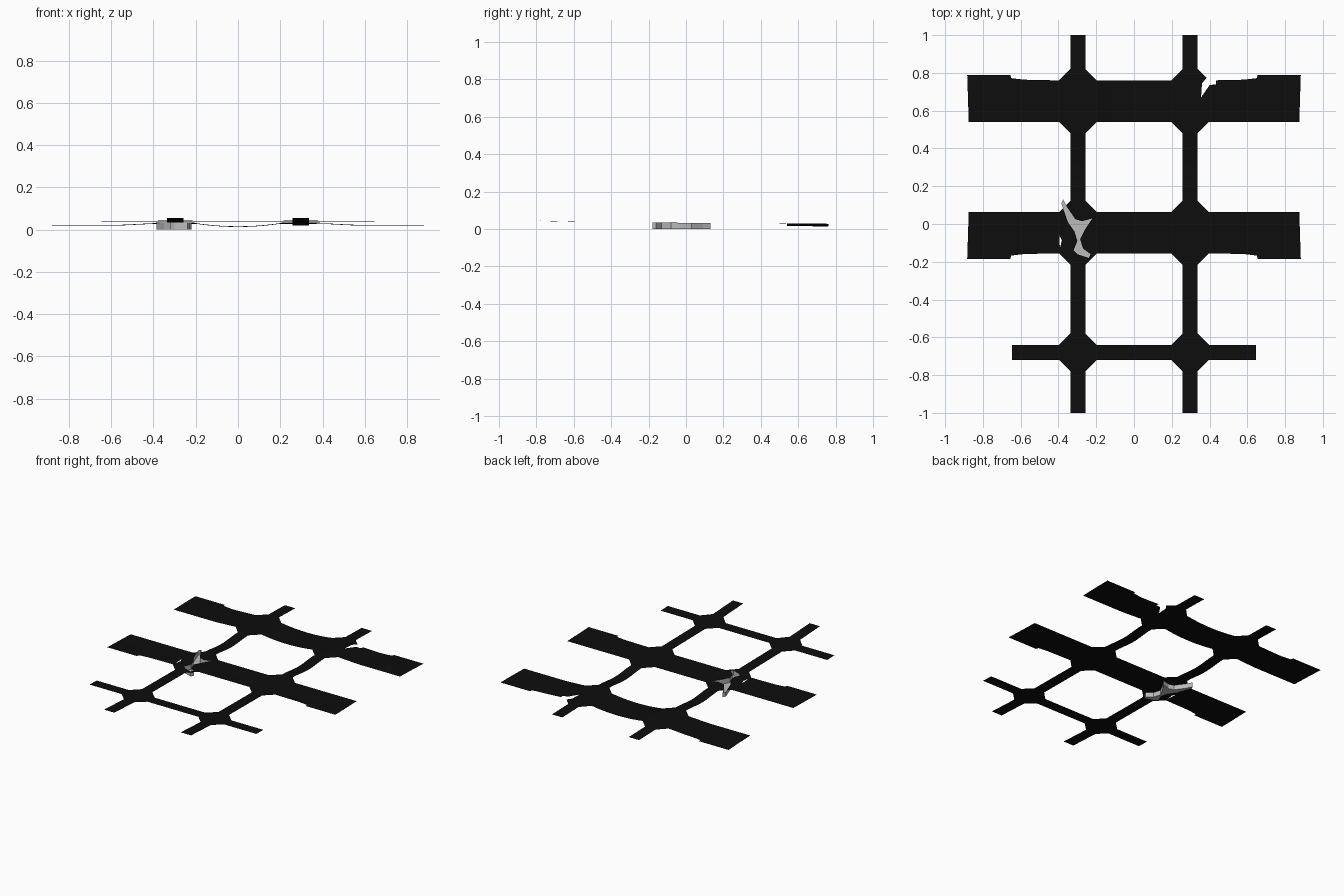
import bpy
import bmesh
from math import cos, pi
from mathutils import Vector
from mathutils.geometry import delaunay_2d_cdt

cube = bpy.data.objects.get("Cube")
if cube:
    bpy.data.objects.remove(cube)


def material(name, value):
    mat = bpy.data.materials.new(name)
    mat.use_nodes = True
    color = (value, value, value, 1)
    mat.diffuse_color = color
    mat.node_tree.nodes["Principled BSDF"].inputs["Base Color"].default_value = color
    return mat


asphalt = material("black_asphalt", 0.004)
rubble = material("pale_concrete", 0.5)

# Road layout
LANE = 0.297                      # centre of the lengthwise lanes
HALF, PAD, CHAMFER = 0.04, 0.1, 0.06
FRONT, MIDDLE, BACK = (-0.72, -0.64), (-0.155, 0.063), (0.54, 0.76)
PROFILE = [(-1, .055), (-.68, .039), (-.07, .033), (.66, .03), (1, .022)]

# Damage outlines: open crack, sliver beside it, broken road edge
CRACK = [(-.385, .11), (-.375, .13), (-.355, .09), (-.31, .025), (-.275, .015),
         (-.22, .03), (-.26, -.03), (-.285, -.08), (-.27, -.13), (-.23, -.16),
         (-.24, -.18), (-.3, -.16), (-.32, -.14), (-.3, -.09), (-.315, -.04), (-.35, .01)]
SLIVER = [(-.396, -.06), (-.382, -.085), (-.392, -.13)]
BREAK = [(.355, .815), (.385, .775), (.36, .745), (.355, .67), (.40, .735),
         (.435, .74), (.435, .82)]


def height(x, y):
    """Gently sloping ground with sagging spans."""
    z = PROFILE[-1][1]
    for (ya, za), (yb, zb) in zip(PROFILE, PROFILE[1:]):
        if y <= yb:
            z = za + (zb - za) * (y - ya) / (yb - ya)
            break
    if 0.12 < y < 0.48:
        z -= 0.013 * cos(pi * (y - 0.3) / 0.36) ** 2
    if y > 0.5 and abs(x) < 0.2:
        z -= 0.015 * (1 - (x / 0.2) ** 2)
    if 0.5 < y < 0.8 and abs(x) > PAD + LANE:
        z -= 0.008 * min(1, (abs(x) - PAD - LANE) / 0.15)
    return z


def ccw(points):
    area = sum(a[0] * b[1] - b[0] * a[1] for a, b in zip(points, points[1:] + points[:1]))
    return points if area > 0 else points[::-1]


def add_object(name, bm, mat):
    mesh = bpy.data.meshes.new(name)
    bm.to_mesh(mesh)
    bm.free()
    mesh.materials.append(mat)
    obj = bpy.data.objects.new(name, mesh)
    bpy.context.collection.objects.link(obj)
    return obj


def sheet(name, outline, axis=None):
    """Flat patch minus the damage, sliced along an axis and draped on the ground."""
    coords, faces = [], []
    for loop in (outline, CRACK, SLIVER, BREAK):
        loop = ccw(loop)
        faces.append(list(range(len(coords), len(coords) + len(loop))))
        coords += [Vector(p) for p in loop]
    verts, _, tris, _, _, source = delaunay_2d_cdt(coords, [], faces, 0, 1e-5, True)
    bm = bmesh.new()
    points = [bm.verts.new((v.x, v.y, 0)) for v in verts]
    for tri, owners in zip(tris, source):
        if set(owners) == {0}:
            bm.faces.new([points[i] for i in tri])
    bmesh.ops.delete(bm, geom=[v for v in bm.verts if not v.link_faces], context='VERTS')
    if axis is not None:
        normal = Vector((0, 0, 0))
        normal[axis] = 1
        for i in range(-24, 25):
            bmesh.ops.bisect_plane(bm, geom=bm.verts[:] + bm.edges[:] + bm.faces[:],
                                   plane_co=normal * i * 0.04, plane_no=normal)
    for v in bm.verts:
        v.co.z = height(v.co.x, v.co.y)
    for f in bm.faces:
        f.normal_update()
        if f.normal.z < 0:
            f.normal_flip()
    return add_object(name, bm, asphalt)


def rect(x0, x1, y0, y1):
    return [(x0, y0), (x1, y0), (x1, y1), (x0, y1)]


rows = {"front": FRONT, "middle": MIDDLE, "back": BACK}
for side, s in (("left", 1), ("right", -1)):
    cx = s * LANE
    # Crossings with chamfered corners
    for row, (y0, y1) in rows.items():
        sheet(f"{row}_{side}_crossing",
              [(cx - PAD, y0), (cx - HALF, y0 - CHAMFER), (cx + HALF, y0 - CHAMFER),
               (cx + PAD, y0), (cx + PAD, y1), (cx + HALF, y1 + CHAMFER),
               (cx - HALF, y1 + CHAMFER), (cx - PAD, y1)])
    # Lengthwise lanes between crossings
    ends = [-1, FRONT[0], FRONT[1], MIDDLE[0], MIDDLE[1], BACK[0], BACK[1], 1]
    for i in range(0, 8, 2):
        low = ends[i] + (CHAMFER if i else 0)
        high = ends[i + 1] - (CHAMFER if i < 6 else 0)
        sheet(f"{side}_lane_{i // 2 + 1}", rect(cx - HALF, cx + HALF, low, high), 1)
    # Wide road ends, flared on one edge
    inner = LANE + PAD
    for row, plain, edge, d in (("middle", MIDDLE[1], MIDDLE[0], -1),
                                ("back", BACK[0], BACK[1], 1)):
        flare = [(inner, plain), (.875, plain), (.883, edge + d * .03),
                 (.655, edge + d * .03), (.65, edge + d * .012),
                 (.58, edge + d * .004), (inner, edge)]
        sheet(f"{row}_road_{side}_end", [(s * x, y) for x, y in flare], 0)
    # Narrow front road ends
    sheet(f"front_road_{side}_end", rect(*sorted((s * inner, s * .645)), *FRONT), 0)

# Cross roads between the lanes
for row, (y0, y1) in rows.items():
    sheet(f"{row}_road_centre", rect(PAD - LANE, LANE - PAD, y0, y1), 0)

# Crack pit: floor with walls rising to the road surface
bm = bmesh.new()
floor = bm.faces.new([bm.verts.new((x, y, 0)) for x, y in ccw(CRACK)])
walls = bmesh.ops.extrude_edge_only(bm, edges=floor.edges[:])
for v in walls["geom"]:
    if isinstance(v, bmesh.types.BMVert):
        v.co.z = height(v.co.x, v.co.y)
bmesh.ops.recalc_face_normals(bm, faces=bm.faces[:])
floor.normal_update()
if floor.normal.z < 0:
    bmesh.ops.reverse_faces(bm, faces=bm.faces[:])
add_object("crack_pit", bm, rubble)
